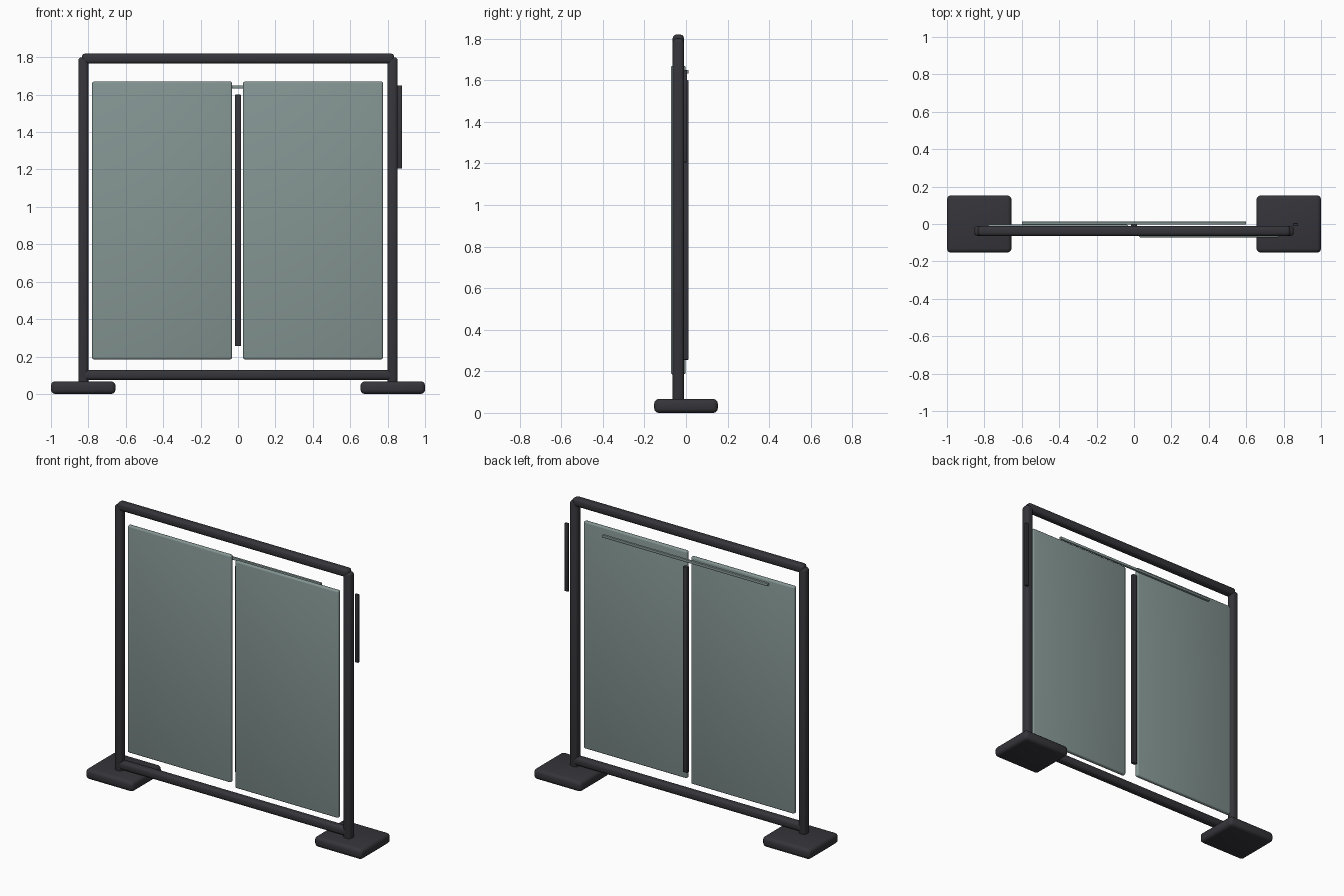
import bpy

old = bpy.data.objects.get("Cube")
if old:
    bpy.data.objects.remove(old, do_unlink=True)


def material(name, rgb):
    mat = bpy.data.materials.new(name)
    mat.use_nodes = True
    mat.diffuse_color = (*rgb, 1)
    mat.node_tree.nodes["Principled BSDF"].inputs["Base Color"].default_value = (*rgb, 1)
    return mat


charcoal = material("charcoal metal", (0.036, 0.035, 0.042))
glass = material("grey green glass", (0.23, 0.30, 0.29))


def bar(name, x, y, z, mat, bevel, segments=3):
    """Box with rounded edges, given its (low, high) limits on each axis."""
    limits = (x, y, z)
    bpy.ops.mesh.primitive_cube_add(size=1, location=[(a + b) / 2 for a, b in limits])
    obj = bpy.context.object
    obj.name = name
    obj.scale = [b - a for a, b in limits]
    bpy.ops.object.transform_apply(location=False, rotation=False, scale=True)
    obj.data.materials.append(mat)
    mod = obj.modifiers.new("rounded edges", "BEVEL")
    mod.width = bevel
    mod.segments = segments
    bpy.ops.object.modifier_apply(modifier=mod.name)
    bpy.ops.object.shade_smooth_by_angle()
    return obj


# Frame: two posts on square feet, joined by two rails
depth = (-0.064, -0.01)
for side, s in (("left", 1), ("right", -1)):
    bar(side + "_post", sorted((0.80 * s, 0.854 * s)), depth, (0.05, 1.80), charcoal, 0.018)
    bar(side + "_foot", sorted((0.655 * s, s)), (-0.153, 0.153), (0, 0.067), charcoal, 0.022)
for name, z in (("top_rail", 1.793), ("bottom_rail", 0.102)):
    bar(name, (-0.835, 0.835), depth, (z - 0.027, z + 0.027), charcoal, 0.018)

# Sliding panels, one ahead of the other
bar("right_panel", (-0.78, -0.032), (-0.03, -0.002), (0.185, 1.67), glass, 0.01)
bar("left_panel", (0.027, 0.775), (-0.073, -0.045), (0.185, 1.67), glass, 0.01)

# Slide rod, centre bar and side handle
bar("slide_rod", (-0.60, 0.60), (-0.003, 0.013), (1.632, 1.65), glass, 0.004, 2)
bar("centre_bar", (-0.017, 0.017), (-0.012, 0.012), (0.255, 1.60), charcoal, 0.004, 2)
bar("side_handle", (0.851, 0.877), (-0.012, 0.005), (1.205, 1.65), charcoal, 0.004, 2)
